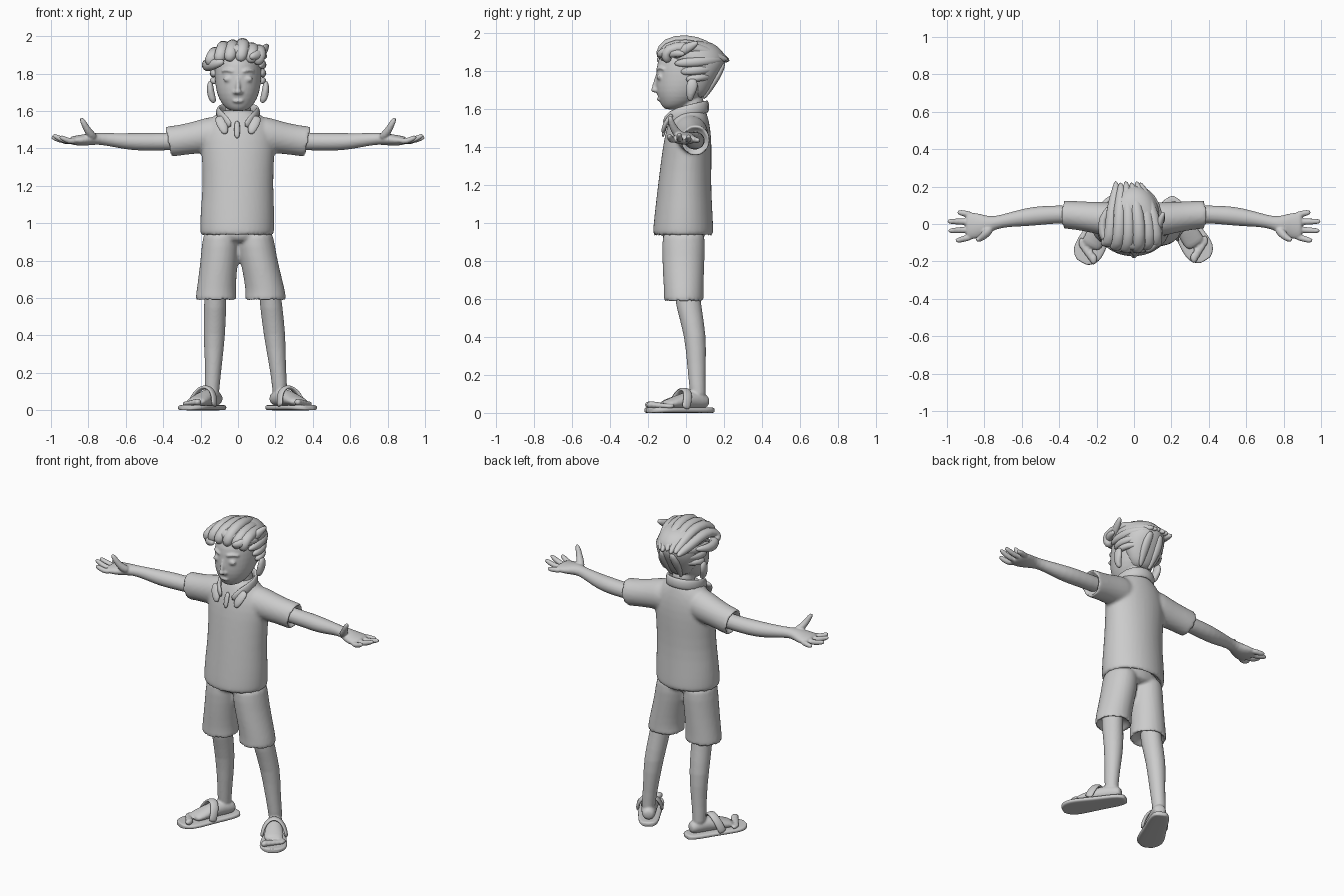
import bpy, bmesh, math
from mathutils import Vector

grey = bpy.data.materials.new("plain_grey")
grey.diffuse_color = (0.6, 0.6, 0.6, 1)


def tube(bm, rows, ref, axis=None, n=16, p=1.0):
    """Closed loft through rows (x, y, z, r1, r2); r1 lies along ref."""
    cs = [Vector(r[:3]) for r in rows]
    rings = []
    for i, r in enumerate(rows):
        t = Vector(axis) if axis else cs[min(i + 1, len(cs) - 1)] - cs[max(i - 1, 0)]
        t.normalize()
        a = Vector(ref)
        a = (a - t * a.dot(t)).normalized()
        b = t.cross(a)
        ring = []
        for k in range(n):
            c, s = math.cos(math.tau * k / n), math.sin(math.tau * k / n)
            c, s = (math.copysign(abs(q) ** p, q) for q in (c, s))
            ring.append(bm.verts.new(cs[i] + a * r[3] * c + b * r[4] * s))
        rings.append(ring)
    for q, w in zip(rings, rings[1:]):
        for k in range(n):
            bm.faces.new((q[k], q[(k + 1) % n], w[(k + 1) % n], w[k]))
    bm.faces.new(rings[0][::-1])
    bm.faces.new(rings[-1])


def ball(bm, c, r):
    """Ellipsoid blob."""
    rows = []
    for i in range(1, 8):
        h = math.pi * i / 8
        rows.append((c[0], c[1], c[2] - r[2] * math.cos(h), r[0] * math.sin(h), r[1] * math.sin(h)))
    tube(bm, rows, (1, 0, 0), (0, 0, 1), 12)


def finish(name, bm, voxel=0, smooth=3):
    bmesh.ops.recalc_face_normals(bm, faces=bm.faces)
    me = bpy.data.meshes.new(name)
    bm.to_mesh(me)
    bm.free()
    me.materials.append(grey)
    for f in me.polygons:
        f.use_smooth = True
    ob = bpy.data.objects.new(name, me)
    bpy.context.collection.objects.link(ob)
    ob.modifiers.new("round", 'SUBSURF').levels = 1
    if voxel:
        m = ob.modifiers.new("fuse", 'REMESH')
        m.mode, m.voxel_size, m.use_smooth_shade = 'VOXEL', voxel, True
        m = ob.modifiers.new("soften", 'SMOOTH')
        m.factor, m.iterations = 0.5, smooth
    return ob


X, Y, Z = (1, 0, 0), (0, 1, 0), (0, 0, 1)
side = {-1: "left", 1: "right"}

# Shirt: torso and sleeves with hollow hems, fused
bm = bmesh.new()
tube(bm, [(-.005, -.01, 1.0, .15, .11), (-.005, -.015, .95, .17, .135), (-.005, -.015, .932, .18, .145),
          (-.005, -.015, .935, .198, .16), (-.005, -.015, .96, .202, .162), (-.003, -.012, 1.07, .2, .153),
          (0, -.008, 1.2, .19, .142), (0, .003, 1.35, .195, .134), (0, .01, 1.45, .205, .126),
          (0, .015, 1.53, .18, .11), (0, .02, 1.58, .12, .09), (0, .02, 1.61, .085, .08)], X, Z, 20)
for s in side:
    tube(bm, [(s * .06, .02, 1.48, .09, .1), (s * .14, .025, 1.472, .095, .1), (s * .22, .035, 1.458, .085, .088),
              (s * .3, .045, 1.445, .079, .083), (s * .36, .05, 1.437, .077, .084), (s * .378, .05, 1.435, .077, .085),
              (s * .378, .05, 1.435, .066, .072), (s * .335, .05, 1.435, .055, .06)], Y, (s, 0, -.2))
finish("shirt", bm, .011)

# Collar: band around the neck, front flaps and button placket
bm = bmesh.new()
half = [(.035, -.118, 1.515, .022, .012), (.085, -.088, 1.565, .034, .014), (.118, .01, 1.592, .034, .014),
        (.075, .095, 1.61, .034, .014)]
tube(bm, [(-r[0],) + r[1:] for r in half] + [(0, .118, 1.617, .034, .014)] + half[::-1], Z, n=10)
for s in side:
    tube(bm, [(s * .1, -.07, 1.575, .03, .014), (s * .088, -.1, 1.54, .034, .014), (s * .075, -.118, 1.5, .025, .013),
              (s * .065, -.122, 1.475, .012, .009)], X, n=10)
tube(bm, [(-.005, -.092, 1.55, .015, .01), (-.005, -.113, 1.5, .018, .01), (-.005, -.123, 1.45, .015, .008)], X, n=8)
finish("collar", bm)

# Shorts: waist and two legs with hollow hems
bm = bmesh.new()
tube(bm, [(0, -.012, .89, .13, .1), (0, -.013, .93, .18, .118), (0, -.013, 1.0, .175, .12)], X, Z)
for s, hx, tx in ((-1, -.117, -.093), (1, .147, .095)):
    tube(bm, [(tx, -.012, .98, .092, .115), (tx, -.013, .88, .103, .116), ((tx + hx) / 2, -.014, .76, .102, .112),
              (hx, -.012, .64, .107, .106), (hx, -.012, .6, .112, .107), (hx, -.012, .588, .112, .107),
              (hx, -.012, .588, .096, .092), (hx, -.005, .63, .07, .075)], X, Z)
finish("shorts", bm, .01)

# Arms and hands
for s in side:
    bm = bmesh.new()
    tube(bm, [(s * x, y, z, a, b) for x, y, z, a, b in (
        (.29, .05, 1.44, .05, .05), (.4, .052, 1.435, .048, .047), (.5, .046, 1.435, .052, .049),
        (.58, .036, 1.436, .049, .046), (.67, .022, 1.445, .038, .037), (.745, .006, 1.452, .033, .031),
        (.79, -.004, 1.45, .052, .034), (.84, -.01, 1.442, .072, .03), (.885, -.01, 1.442, .073, .024),
        (.9, -.01, 1.443, .06, .018))], Y)
    for y0, y1, tip, z1 in ((-.068, -.088, .955, 1.462), (-.03, -.036, .993, 1.47), (.012, .014, .998, 1.46),
                            (.048, .062, .945, 1.44)):
        tube(bm, [(s * .86, y0, 1.44, .017, .017), (s * (.5 * tip + .43), (y0 + y1) / 2, 1.437, .018, .017),
                  (s * (tip - .015), y1, z1 - .004, .016, .015), (s * tip, y1, z1, .008, .008)], Y, n=10)
    tube(bm, [(s * .765, -.02, 1.455, .025, .024), (s * .79, -.05, 1.475, .026, .024),
              (s * .812, -.07, 1.51, .02, .019), (s * .83, -.082, 1.545, .017, .016),
              (s * .842, -.085, 1.565, .009, .008)], Y, n=10)
    finish(side[s] + "_arm", bm, .006, 2)

# Legs, feet and sandals
feet = {-1: ((-.122, .085), (-.24, -.135), [(-.12, 0), (-.122, .015), (-.127, .05), (-.13, .055), (-.138, .06), (-.14, .065)]),
        1: ((.207, .085), (.34, -.125), [(.165, 0), (.178, .015), (.195, .05), (.21, .055), (.222, .06), (.225, .065)])}
for s, (heel, toe, leg) in feet.items():
    d = (Vector(toe) - Vector(heel)).normalized()
    m = Vector((-d.y, d.x)) * -s          # towards the other foot

    def P(u, v, z, *r):
        q = Vector(heel) + d * u + m * v
        return (q.x, q.y, z) + r

    D, M = (d.x, d.y, 0), (m.x, m.y, 0)
    bm = bmesh.new()
    sizes = ((.68, .063, .075), (.55, .06, .067), (.41, .061, .059), (.25, .046, .05), (.14, .041, .043), (.06, .04, .043))
    tube(bm, [(x, y, z, a, b) for (x, y), (z, a, b) in zip(leg, sizes)], X, Z)
    tube(bm, [P(-.035, 0, .06, .025, .025), P(-.015, 0, .062, .042, .04), P(.05, 0, .07, .046, .05),
              P(.12, 0, .064, .052, .043), P(.19, 0, .05, .06, .03), P(.245, 0, .042, .056, .02)], M, D)
    for i in range(5):
        q = P(.285 - .011 * i, .046 - .025 * i, .043 - .002 * i)
        ball(bm, q, (.021 - .0018 * i, .032, .02 - .0018 * i))
    finish(side[s] + "_leg", bm, .007, 2)

    bm = bmesh.new()
    tube(bm, [P(u, 0, .014, w, .0145) for u, w in (
        (-.062, .025), (-.05, .045), (0, .063), (.1, .066), (.2, .08), (.26, .083), (.3, .07), (.325, .04), (.33, .025))],
        M, D, 16, .5)
    finish(side[s] + "_sandal_sole", bm)
    bm = bmesh.new()
    arc = [math.pi * k / 10 for k in range(11)]
    tube(bm, [P(.15 - .04 * math.sin(a), .072 * math.cos(a), .02 + .104 * math.sin(a), .026, .011) for a in arc], D, n=10)
    finish(side[s] + "_sandal_strap", bm)

# Head: skull, neck, ears, nose, brows, lids and lips
bm = bmesh.new()
tube(bm, [(0, .03, 1.54, .08, .075), (0, .03, 1.6, .07, .065), (0, .03, 1.7, .068, .065)], X, Z)
tube(bm, [(0, -.07, 1.598, .03, .035), (0, -.06, 1.61, .06, .065), (0, -.042, 1.64, .09, .098),
          (0, -.025, 1.69, .114, .134), (0, -.008, 1.75, .125, .153), (0, .005, 1.82, .128, .163),
          (0, .01, 1.88, .12, .155), (0, .015, 1.93, .085, .11)], X, Z, 20)
ball(bm, (0, -.166, 1.703), (.02, .02, .016))
tube(bm, [(0, -.15, 1.79, .01, .01), (0, -.16, 1.74, .012, .014), (0, -.17, 1.705, .015, .016)], X, n=8)
ball(bm, (0, -.142, 1.652), (.032, .013, .009))
for s in side:
    tube(bm, [(s * .125, .025, 1.64, .012, .012), (s * .138, .02, 1.665, .022, .02), (s * .148, .028, 1.705, .022, .034),
              (s * .15, .035, 1.74, .018, .034), (s * .145, .035, 1.765, .01, .016)], X, n=10)
    ball(bm, (s * .017, -.154, 1.698), (.012, .014, .01))
    ball(bm, (s * .052, -.138, 1.77), (.028, .017, .017))
    tube(bm, [(s * .02, -.155, 1.808, .007, .008), (s * .055, -.148, 1.822, .009, .009),
              (s * .095, -.112, 1.812, .005, .006)], Z, n=8)
finish("head", bm, .007, 3)

# Hair base
bm = bmesh.new()
tube(bm, [(0, .06, 1.655, .05, .04), (0, .07, 1.7, .09, .065), (0, .08, 1.77, .125, .092), (0, .07, 1.83, .138, .14),
          (0, .035, 1.885, .14, .178), (0, .01, 1.935, .122, .16), (0, 0, 1.965, .08, .11)], X, Z, 20)
finish("hair_base", bm)

# Swept-back locks over the top
bm = bmesh.new()
for i, x in enumerate((-.135, -.085, -.03, .03, .085, .125)):
    drop = 2.3 * x * x
    k = .008 * (i % 2)
    tube(bm, [(x - .02, -.125 + drop, 1.865 - drop / 2, .018, .018), (x - .015, -.143 + drop, 1.89 - drop / 2, .036, .032),
              (x * .95, -.105, 1.945 - drop + k, .036, .034), (x * .9, 0, 1.962 - drop + k, .036, .032),
              (x * .75 - .01, .1, 1.935 - drop + k, .034, .032), (x * .55 - .02, .175, 1.885 - drop / 2, .028, .026),
              (x * .5 - .03, .232 - k, 1.855 + k, .008, .008)], X, n=10)
finish("top_locks", bm)

# Side locks, nape locks and loose tufts
bm = bmesh.new()
for s in side:
    for z, r in ((1.845, .026), (1.8, .024), (1.76, .02)):
        q = (1.86 - z) * .4
        tube(bm, [(s * .115, -.075 + q * 2, z - .005, .008, .008), (s * .132, -.03 + q, z, r, .02),
                  (s * .135, .06, z + .004, r, .022), (s * .1, .15 - q, z + .012, r, .022),
                  (s * .035, .21 - q * 1.4, z + .015, .01, .01)], Z, n=10)
    tube(bm, [(s * .03, .2, 1.85, .02, .015), (s * .045, .175, 1.79, .03, .02), (s * .04, .13, 1.72, .026, .02),
              (s * .03, .09, 1.65, .008, .008)], X, n=10)
tube(bm, [(-.07, -.15, 1.865, .015, .015), (-.13, -.115, 1.85, .032, .028), (-.172, -.05, 1.84, .035, .028),
          (-.17, .03, 1.85, .028, .025), (-.13, .1, 1.86, .01, .01)], Z, n=10)
tube(bm, [(.1, -.07, 1.88, .025, .02), (.128, -.02, 1.91, .03, .024), (.145, .03, 1.935, .025, .02),
          (.16, .065, 1.955, .009, .009)], Z, n=10)
tube(bm, [(.06, -.15, 1.885, .012, .012), (.1, -.125, 1.9, .03, .024), (.13, -.07, 1.9, .03, .024),
          (.15, 0, 1.89, .01, .01)], Z, n=10)
finish("loose_locks", bm)
